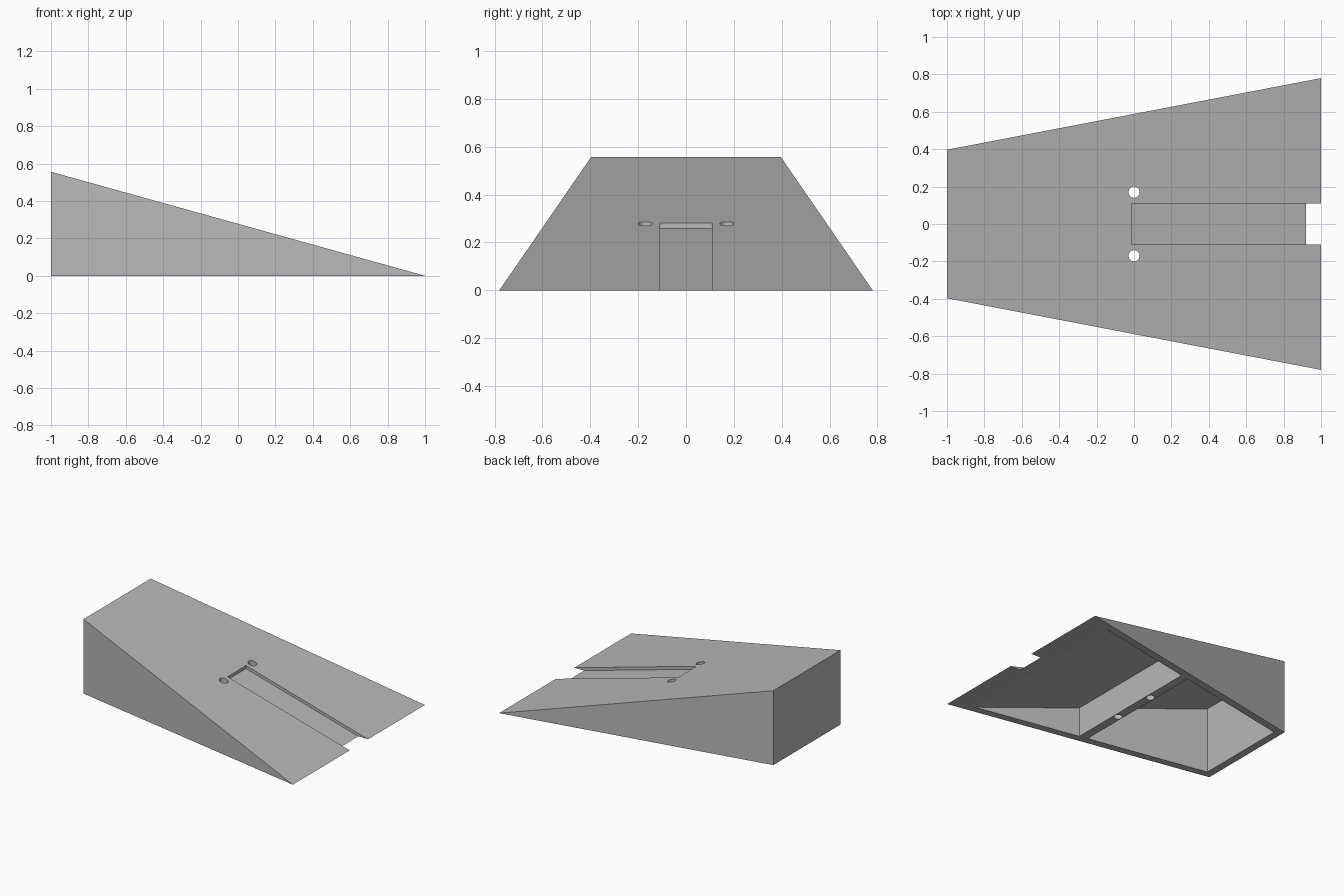
import bpy
import bmesh

if "Cube" in bpy.data.objects:
    bpy.data.objects.remove(bpy.data.objects["Cube"], do_unlink=True)

HEIGHT = 0.556      # tall end
TALL_HALF = 0.397   # half width of the tall end
LOW_HALF = 0.78     # half width of the thin end
SKIN = 0.048        # vertical thickness of the ramp surface
WALL = 0.056        # side wall thickness
RIB = 0.032         # half thickness of the cross rib


def ramp_z(x, drop=0.0):
    return HEIGHT * (1 - x) / 2 - drop


def half_width(x, inset=0.0):
    return TALL_HALF + (LOW_HALF - TALL_HALF) * (x + 1) / 2 - inset


def make_solid(name, sections):
    """Convex solid from cross sections given as (x, half width, bottom, top)."""
    bm = bmesh.new()
    for x, w, low, high in sections:
        for z in {low, high}:
            for side in (-1, 1):
                bm.verts.new((x, side * w, z))
    bmesh.ops.convex_hull(bm, input=bm.verts[:])
    bmesh.ops.dissolve_limit(bm, angle_limit=0.001, verts=bm.verts[:], edges=bm.edges[:])
    bmesh.ops.recalc_face_normals(bm, faces=bm.faces[:])
    mesh = bpy.data.meshes.new(name)
    bm.to_mesh(mesh)
    bm.free()
    obj = bpy.data.objects.new(name, mesh)
    bpy.context.collection.objects.link(obj)
    return obj


# Solid wedge
wedge = make_solid("ramp_wedge", [(-1, TALL_HALF, 0, HEIGHT), (1, LOW_HALF, 0, 0)])

grey = bpy.data.materials.new("plain grey")
grey.use_nodes = True
grey.diffuse_color = (0.48, 0.48, 0.48, 1)
grey.node_tree.nodes["Principled BSDF"].inputs["Base Color"].default_value = grey.diffuse_color
wedge.data.materials.append(grey)

# Two hollows underneath, split by the cross rib
cutters = []
for name, x0, x1 in (("tall_hollow", -0.944, -RIB), ("low_hollow", RIB, 0.9)):
    cutters.append(make_solid(name, [(x, half_width(x, WALL), -0.2, ramp_z(x, SKIN))
                                     for x in (x0, x1)]))

# Shallow groove running out through the thin end
cutters.append(make_solid("groove", [(x, 0.109, ramp_z(x, 0.0225), 0.5)
                                     for x in (-0.01, 1.1)]))

# Pair of holes through the rib
for side in (-1, 1):
    bpy.ops.mesh.primitive_cylinder_add(vertices=32, radius=0.03, depth=1,
                                        location=(0, side * 0.17, 0.2))
    cutters.append(bpy.context.object)

# Cut everything, then discard the cutters
bpy.context.view_layer.objects.active = wedge
for cutter in cutters:
    cutter.hide_render = True
    cut = wedge.modifiers.new("cut", 'BOOLEAN')
    cut.operation = 'DIFFERENCE'
    cut.solver = 'EXACT'
    cut.object = cutter
    bpy.ops.object.modifier_apply(modifier=cut.name)
    bpy.data.objects.remove(cutter, do_unlink=True)
